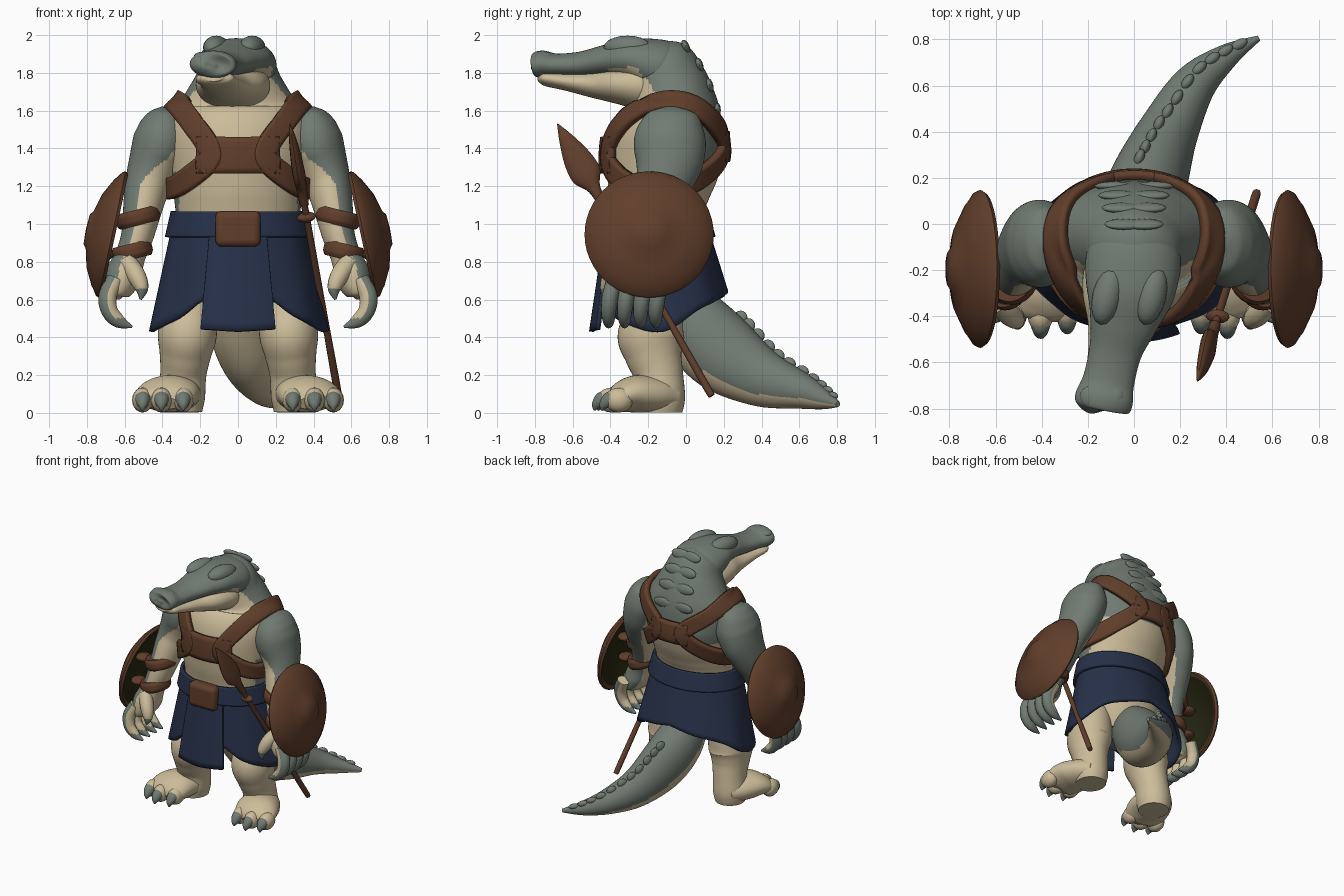
import bpy, bmesh, math
from mathutils import Vector, Matrix

cube = bpy.data.objects.get("Cube")
if cube:
    bpy.data.objects.remove(cube, do_unlink=True)


def material(name, *rgb):
    mat = bpy.data.materials.new(name)
    mat.use_nodes = True
    mat.diffuse_color = (*rgb, 1)
    mat.node_tree.nodes["Principled BSDF"].inputs["Base Color"].default_value = (*rgb, 1)
    return mat


HIDE = material("grey green hide", .165, .2, .17)
BELLY = material("cream belly", .6, .5, .32)
LEATHER = material("brown leather", .12, .049, .024)
CLOTH = material("navy cloth", .02, .03, .066)
DARK = material("dark shield lining", .02, .02, .006)


def finish(name, bm, mats, rule=None):
    """Turn a bmesh into a smooth object, colouring faces by an optional rule."""
    bmesh.ops.remove_doubles(bm, verts=bm.verts, dist=.0001)
    bmesh.ops.recalc_face_normals(bm, faces=bm.faces)
    for face in bm.faces:
        face.material_index = int(rule(face.calc_center_median(), face.normal)) if rule else 0
    mesh = bpy.data.meshes.new(name)
    bm.to_mesh(mesh)
    bm.free()
    for mat in mats:
        mesh.materials.append(mat)
    mesh.shade_smooth()
    mesh.set_sharp_from_angle(angle=math.radians(50))
    obj = bpy.data.objects.new(name, mesh)
    bpy.context.collection.objects.link(obj)
    return obj


def skin(name, rings, mats, rule=None, around=True, loop=False, cap=True):
    """Bridge rows of points with quads."""
    bm = bmesh.new()
    rows = [[bm.verts.new(p) for p in ring] for ring in rings]
    count = len(rows[0])
    for i in range(len(rows) if loop else len(rows) - 1):
        low, high = rows[i], rows[(i + 1) % len(rows)]
        for j in range(count if around else count - 1):
            k = (j + 1) % count
            bm.faces.new((low[j], low[k], high[k], high[j]))
    if cap:
        bm.faces.new(rows[0])
        bm.faces.new(rows[-1])
    return finish(name, bm, mats, rule)


def resample(points, steps=8, loop=False):
    """Smooth spline through points of any dimension."""
    p, out = [Vector(q) for q in points], []
    n = len(p)
    for i in range(n if loop else n - 1):
        a, b, c, d = [p[(i + k) % n] if loop else p[min(max(i + k, 0), n - 1)] for k in (-1, 0, 1, 2)]
        for j in range(steps):
            t = j / steps
            out.append(b + (c - a) * (t / 2) + (a * 2 - b * 5 + c * 4 - d) * (t * t / 2)
                       + (b * 3 - a - c * 3 + d) * (t ** 3 / 2))
    return out if loop else out + [p[-1]]


def tube(name, points, mats, rule=None, side=1, sides=40):
    """Elliptical tube through (x, y, z, half width, half depth) sections."""
    path = resample(points)
    centres = [Vector((q[0] * side, q[1], q[2])) for q in path]
    rings, frames = [], []
    for i, q in enumerate(path):
        along = (centres[min(i + 1, len(path) - 1)] - centres[max(i - 1, 0)]).normalized()
        across = Vector((1, 0, 0))
        across = (across - along * across.dot(along)).normalized()
        out = along.cross(across)
        a, b = max(q[3], .003), max(q[4], .003)
        angles = [math.tau * j / sides for j in range(sides)]
        rings.append([centres[i] + across * a * math.cos(t) + out * b * math.sin(t) for t in angles])
        frames.append((centres[i], along, across, out, a, b))
    skin(name, rings, mats, rule)
    return frames


def blob(name, place, size, mat, along=(0, 1, 0)):
    """Stretched ball whose long axis follows a direction."""
    bm = bmesh.new()
    turn = Vector(along).to_track_quat('Y', 'Z').to_matrix().to_4x4()
    bmesh.ops.create_uvsphere(bm, u_segments=16, v_segments=10, radius=1,
                              matrix=Matrix.Translation(place) @ turn @ Matrix.Diagonal((*size, 1)))
    return finish(name, bm, [mat])


# Torso and neck: cream front and lower back, hide elsewhere
def torso_rule(c, n):
    front = -.45 if c.z < 1.27 else min(-.3, -.3 - (c.z - 1.52) * 1.3)
    return c.z < 1.84 and (n.y < front or (c.z < 1.33 and n.y > .2))

torso_frames = tube("torso", [
    (0, -.14, .5, .2, .18), (0, -.14, .7, .31, .23), (0, -.15, 1.0, .325, .23), (0, -.145, 1.15, .34, .265),
    (0, -.125, 1.3, .36, .3), (0, -.1, 1.45, .38, .305), (0, -.07, 1.58, .37, .26), (0, -.07, 1.66, .3, .225),
    (0, -.1, 1.77, .23, .2), (0, -.14, 1.88, .175, .16), (0, -.17, 1.94, .06, .06)],
    [HIDE, BELLY], torso_rule, sides=96)

# Skull with cream cheeks, jaw, brow and nostril bumps
tube("skull", [
    (0, -.05, 1.79, .1, .08), (0, -.12, 1.82, .2, .15), (-.015, -.28, 1.87, .195, .115), (-.045, -.42, 1.865, .15, .085),
    (-.08, -.55, 1.845, .115, .069), (-.11, -.68, 1.84, .112, .062), (-.13, -.76, 1.845, .126, .073),
    (-.14, -.8, 1.84, .108, .06), (-.14, -.81, 1.84, .02, .01)],
    [HIDE, BELLY], lambda c, n: c.z < 1.83 and -.41 < c.y < -.24)
tube("jaw", [
    (-.01, -.1, 1.73, .1, .08), (-.02, -.2, 1.73, .19, .13), (-.04, -.34, 1.74, .185, .11), (-.07, -.48, 1.74, .13, .075),
    (-.1, -.63, 1.755, .106, .05), (-.125, -.74, 1.77, .1, .04), (-.13, -.78, 1.775, .05, .02)], [BELLY])
for x in (-.115, .075):
    blob("brow", (x, -.31, 1.935), (.065, .13, .062), HIDE, (.25, 1, 0))
for x in (-.185, -.09):
    blob("nostril", (x, -.75, 1.885), (.05, .05, .027), HIDE)

# Tail, with the underside cream
tail_frames = tube("tail", [
    (0, -.1, .62, .12, .14), (.02, .05, .46, .17, .195), (.07, .2, .31, .165, .205), (.15, .4, .185, .13, .155),
    (.26, .6, .12, .095, .1), (.4, .725, .073, .055, .055), (.54, .805, .045, .012, .015)],
    [HIDE, BELLY], lambda c, n: n.dot(Vector((-.2, -.4, -.8))) > .33, sides=64)

# Low ridges down the back, one row of scutes down the tail
for centre, along, across, out, a, b in torso_frames[44:74:7]:
    for shift in (-.25, .25):
        place = centre + across * a * shift + out * b * .94
        blob("back_ridge", place, (.085, .04, .02), HIDE, along)
for centre, along, across, out, a, b in tail_frames[13:46:3]:
    place = centre - across * a * .15 - out * b * .95
    blob("tail_scute", place, (.022, .04, .014 + b * .15), HIDE, along)

for side, label in ((1, "left"), (-1, "right")):
    # Arm and hand: hide outside, cream inside
    def arm_rule(c, n):
        return n.x * side < min(.3, -.75 + (1.42 - c.z) * 5) and n.y < .6

    def hand_rule(c, n):
        return n.x * side < -.1 and c.z > .5

    tube(label + "_arm", [
        (.385, -.08, 1.62, .02, .03), (.387, -.08, 1.59, .08, .12), (.392, -.08, 1.53, .125, .165),
        (.405, -.085, 1.44, .15, .19), (.44, -.09, 1.33, .138, .18), (.475, -.12, 1.22, .122, .15),
        (.5, -.17, 1.11, .107, .13), (.53, -.23, .95, .087, .11), (.57, -.26, .83, .08, .1),
        (.61, -.28, .72, .095, .13), (.64, -.28, .63, .065, .12), (.64, -.28, .6, .02, .05)],
        [HIDE, BELLY], arm_rule, side, 80)
    for y in (-.4, -.315, -.23, -.15):
        tube(label + "_finger", [
            (.65, y + .02, .71, .045, .04), (.69, y, .62, .048, .044), (.68, y - .01, .54, .044, .04),
            (.63, y - .01, .485, .036, .03), (.56, y - .01, .455, .006, .006)],
            [HIDE, BELLY], hand_rule, side, 16)
    tube(label + "_thumb", [
        (.59, -.34, .8, .05, .05), (.54, -.39, .73, .05, .05), (.51, -.42, .66, .036, .036),
        (.515, -.43, .6, .006, .006)], [BELLY, HIDE], lambda c, n: c.z < .655, side, 16)

    # Leg, foot, toes and claws
    tube(label + "_leg", [
        (.22, -.15, .78, .07, .08), (.25, -.16, .6, .13, .13), (.262, -.17, .5, .152, .155), (.27, -.185, .4, .155, .177),
        (.28, -.17, .3, .135, .15), (.29, -.145, .2, .122, .13), (.3, -.135, .08, .125, .13),
        (.3, -.135, .003, .11, .115)], [BELLY], side=side)
    tube(label + "_foot", [
        (.3, -.06, .085, .09, .07), (.325, -.15, .095, .135, .093), (.365, -.27, .1, .16, .098),
        (.4, -.36, .075, .152, .073), (.41, -.4, .055, .1, .04)], [BELLY], side=side)
    for x, y in ((.29, -.375), (.405, -.395), (.505, -.355)):
        blob(label + "_toe", (x * side, y, .068), (.056, .075, .066), BELLY)
        tube(label + "_claw", [
            (x, y - .015, .085, .04, .034), (x, y - .05, .07, .041, .041), (x, y - .08, .04, .026, .026),
            (x, y - .09, .012, .004, .004)], [HIDE], side=side, sides=12)

    # Domed shield, hollow and dark inside
    axis = Vector((.977 * side, 0, .21)).normalized()
    hub = Vector((.67 * side, -.195, .945))
    turn = axis.to_track_quat('Z', 'Y').to_matrix()
    profile = [(.003, .138), (.08, .134), (.1, .118), (.2, .092), (.29, .045), (.3, .036), (.335, .012),
               (.342, -.004), (.33, -.02), (.305, -.008), (.2, .055), (.1, .08), (.003, .085)]
    skin(label + "_shield",
         [[hub + turn @ Vector((r * math.cos(t), r * math.sin(t), h))
           for t in [math.tau * k / 48 for k in range(48)]] for r, h in profile],
         [LEATHER, DARK], lambda c, n: n.dot(axis) < -.2 and (c - hub).length < .31)

    # Forearm straps and their mounts on the shield
    for x, y, z, size in ((.53, -.215, 1.035, .118), (.56, -.25, .855, .107)):
        tube(label + "_arm_strap", [(x + rise * .25, y, z + rise, size + swell, size + swell + .015)
                                    for rise, swell in ((-.04, -.012), (-.02, 0), (0, .002), (.02, 0), (.04, -.012))],
             [LEATHER], side=side)
        blob(label + "_strap_mount", ((x + size + .04) * side, y, z - .015), (.06, .06, .03), LEATHER)


# Chest harness: ribbons wrapped onto the torso
def ribbon(name, points, width, loop=False):
    path = resample(points, 6, loop)
    rows = []
    for i, p in enumerate(path):
        ahead = path[(i + 1) % len(path)] if loop else path[min(i + 1, len(path) - 1)]
        behind = path[i - 1] if loop else path[max(i - 1, 0)]
        outward = p - Vector((0, -.1, 1.38))
        across = (ahead - behind).cross(outward).normalized()
        rows.append([p + across * width * (k / 6 - .5) for k in range(7)])
    obj = skin(name, rows, [LEATHER], around=False, loop=loop, cap=False)
    wrap = obj.modifiers.new("wrap", 'SHRINKWRAP')
    wrap.target = bpy.data.objects["torso"]
    wrap.wrap_mode = 'ABOVE_SURFACE'
    wrap.offset = .022
    thick = obj.modifiers.new("thickness", 'SOLIDIFY')
    thick.thickness = .04
    thick.offset = 0


for side, label in ((1, "left"), (-1, "right")):
    loop_points = [(.15, -.42, 1.4), (.24, -.36, 1.53), (.31, -.21, 1.63), (.345, -.03, 1.65), (.29, .13, 1.57),
                   (.12, .2, 1.44), (.15, .2, 1.36), (.29, .12, 1.25), (.36, -.1, 1.19), (.31, -.3, 1.21),
                   (.17, -.42, 1.32)]
    ribbon(label + "_harness_loop", [(x * side, y, z) for x, y, z in loop_points], .12, True)
ribbon("chest_plate", [(-.21, -.38, 1.365), (0, -.44, 1.365), (.21, -.38, 1.365)], .19)
ribbon("back_plate", [(-.15, .18, 1.41), (0, .22, 1.41), (.15, .18, 1.41)], .16)


# Kilt, front panel and waistband: sheets around the hips
def sheet(name, reach, top, hem, offset, folds=0.0):
    rows = []
    for i in range(97):
        angle = reach * (i / 48 - 1)
        row = []
        for j in range(13):
            z = top + (hem(abs(angle)) - top) * j / 12
            t = (1 - z) / .57
            swell = offset + folds * t * math.sin(9 * angle)
            row.append(((.335 + .13 * t + swell) * math.sin(angle),
                        -.15 + .045 * t - (.25 + .13 * t + swell) * math.cos(angle), z))
        rows.append(row)
    obj = skin(name, rows, [CLOTH], around=False, cap=False)
    thick = obj.modifiers.new("thickness", 'SOLIDIFY')
    thick.thickness = .025
    thick.offset = 0


HEM = resample([(0, .62), (.42, .6), (.8, .5), (1.5, .43), (2.2, .56), (3.2, .655)])


def kilt_hem(angle):
    return next(a[1] + (b[1] - a[1]) * (angle - a[0]) / (b[0] - a[0])
                for a, b in zip(HEM, HEM[1:]) if b[0] >= angle)


sheet("kilt", math.pi, .98, kilt_hem, 0, .006)
sheet("kilt_front_panel", .42, .96, lambda a: .43 + a * .03, .016)
sheet("waistband", math.pi, 1.065, lambda a: .93, .024)

# Belt pouch
bm = bmesh.new()
bmesh.ops.create_cube(bm, size=1, matrix=Matrix.Translation((0, -.425, .975)) @ Matrix.Diagonal((.24, .1, .19, 1)))
pouch = finish("belt_pouch", bm, [LEATHER])
bevel = pouch.modifiers.new("round", 'BEVEL')
bevel.width, bevel.segments = .035, 4

# Spear: shaft, guard and leaf blade on one line
butt, tip = Vector((.53, .13, .1)), Vector((.275, -.68, 1.53))


def spear_part(name, stations):
    tube(name, [(*butt.lerp(tip, t), a, b) for t, a, b in stations], [LEATHER], sides=12)


spear_part("spear_shaft", [(0, .012, .012), (.02, .02, .02), (.3, .018, .018), (.72, .018, .018)])
spear_part("spear_guard", [(.64, .02, .02), (.65, .048, .03), (.66, .048, .03), (.67, .02, .02)])
spear_part("spear_blade", [(.7, .024, .024), (.76, .028, .035), (.81, .034, .08), (.87, .03, .075), (.94, .02, .042),
                           (1, .003, .003)])
